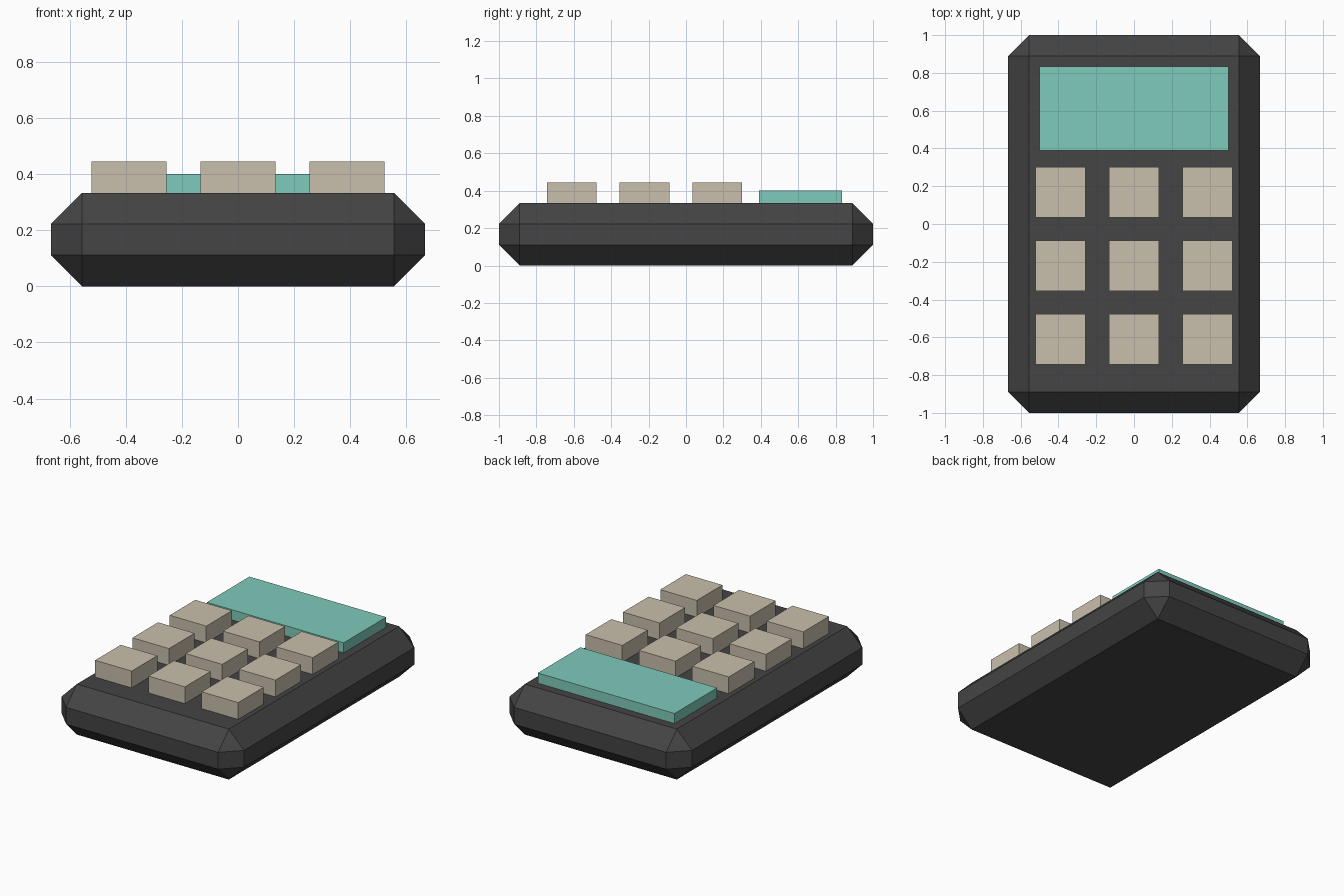
import bpy
import bmesh

if "Cube" in bpy.data.objects:
    bpy.data.objects.remove(bpy.data.objects["Cube"])


def material(name, rgb):
    m = bpy.data.materials.new(name)
    m.diffuse_color = (*rgb, 1.0)
    m.use_nodes = True
    m.node_tree.nodes["Principled BSDF"].inputs["Base Color"].default_value = m.diffuse_color
    return m


DARK = material("charcoal plastic", (0.058, 0.058, 0.058))
BEIGE = material("beige keys", (0.584, 0.527, 0.418))
TEAL = material("teal screen", (0.212, 0.597, 0.497))


def box(name, mat, x, y, z0, z1, width, depth, bevel=0.0):
    """Flat-shaded box centred on x, y, spanning z0 to z1."""
    mesh = bpy.data.meshes.new(name)
    bm = bmesh.new()
    bmesh.ops.create_cube(bm, size=1.0)
    bmesh.ops.scale(bm, vec=(width, depth, z1 - z0), verts=bm.verts)
    bmesh.ops.translate(bm, vec=(x, y, (z0 + z1) / 2), verts=bm.verts)
    if bevel:
        bmesh.ops.bevel(bm, geom=bm.edges[:], offset=bevel, offset_type='OFFSET',
                        segments=1, profile=0.5, affect='EDGES')
    bm.to_mesh(mesh)
    bm.free()
    mesh.materials.append(mat)
    obj = bpy.data.objects.new(name, mesh)
    bpy.context.collection.objects.link(obj)
    return obj


# Chamfered case
box("case", DARK, 0, 0, 0, 0.333, 1.333, 2.0, bevel=0.111)

# Raised display, slightly sunk into the case
box("screen", TEAL, 0, 0.611, 0.32, 0.4, 1.0, 0.444)

# Three by three keypad
PITCH = 0.389
for row in range(3):
    for col in range(3):
        box(f"key_{row + 1}_{col + 1}", BEIGE, (col - 1) * PITCH,
            0.167 - row * PITCH, 0.32, 0.444, 0.267, 0.267)
